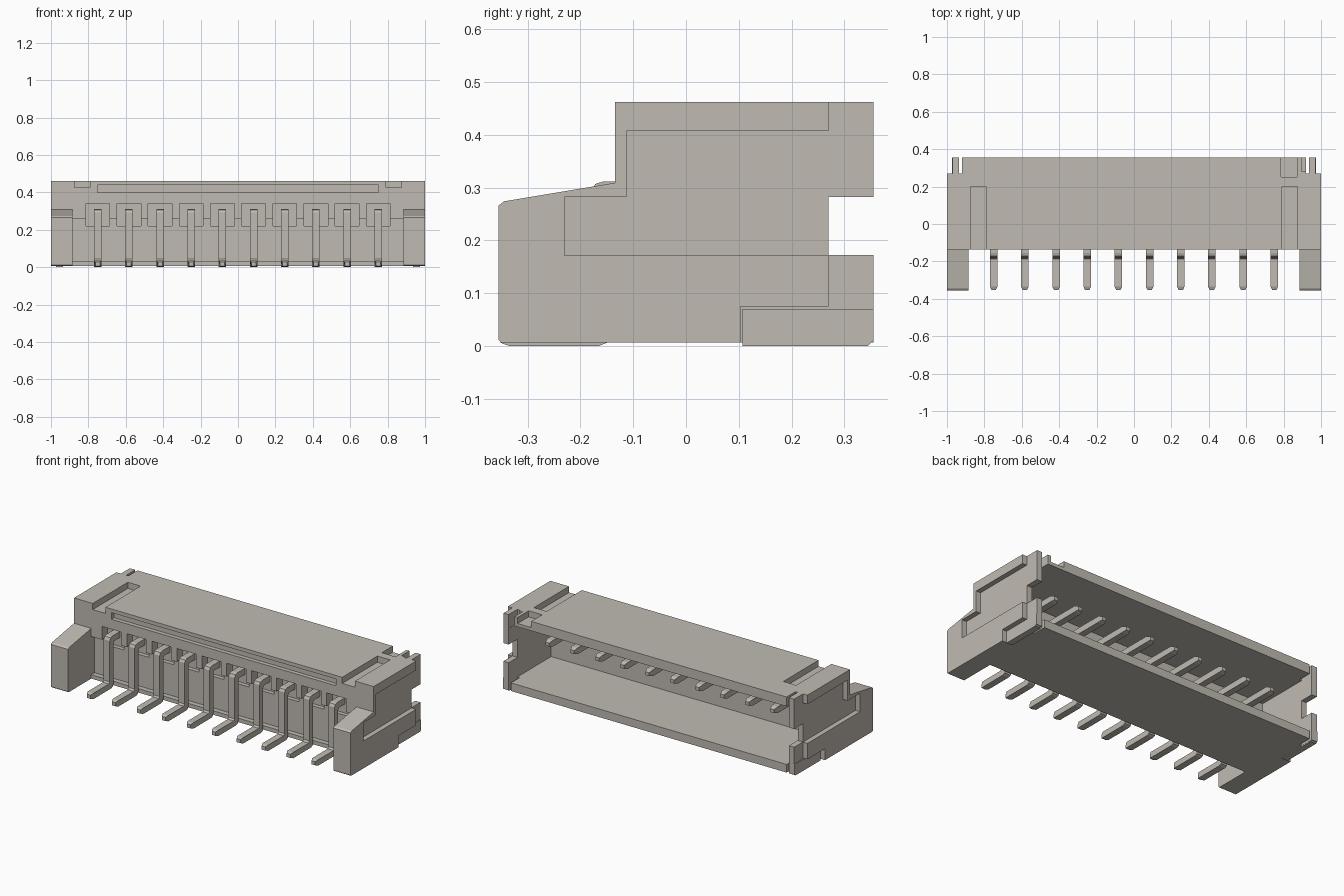
import bpy, bmesh

cube = bpy.data.objects.get("Cube")
if cube:
    bpy.data.objects.remove(cube, do_unlink=True)

# One warm grey plastic for everything
plastic = bpy.data.materials.new("warm grey")
plastic.use_nodes = True
COLOUR = (0.53, 0.50, 0.45, 1.0)
plastic.diffuse_color = COLOUR
plastic.node_tree.nodes["Principled BSDF"].inputs["Base Color"].default_value = COLOUR


def finish(name, bm):
    bmesh.ops.recalc_face_normals(bm, faces=bm.faces)
    mesh = bpy.data.meshes.new(name)
    bm.to_mesh(mesh)
    bm.free()
    mesh.materials.append(plastic)
    obj = bpy.data.objects.new(name, mesh)
    bpy.context.collection.objects.link(obj)
    return obj


def box(name, x0, x1, y0, y1, z0, z1):
    bm = bmesh.new()
    bmesh.ops.create_cube(bm, size=1)
    for v in bm.verts:
        v.co.x = x1 if v.co.x > 0 else x0
        v.co.y = y1 if v.co.y > 0 else y0
        v.co.z = z1 if v.co.z > 0 else z0
    return finish(name, bm)


def extrude_profile(name, points, x0, x1, taper=None):
    """Extrude a (y, z) outline from x0 to x1; taper narrows verts in x."""
    bm = bmesh.new()
    face = bm.faces.new([bm.verts.new((x0, y, z)) for y, z in points])
    out = bmesh.ops.extrude_face_region(bm, geom=[face])
    for v in out["geom"]:
        if isinstance(v, bmesh.types.BMVert):
            v.co.x = x1
    if taper:
        mid = (x0 + x1) / 2
        for v in bm.verts:
            if taper(v.co):
                v.co.x = mid + (v.co.x - mid) * 0.6
    return finish(name, bm)


def cut(target, *bounds):
    cutter = box("cutter", *bounds)
    cutter.hide_render = True
    mod = target.modifiers.new("cut", 'BOOLEAN')
    mod.operation = 'DIFFERENCE'
    mod.solver = 'EXACT'
    mod.object = cutter
    bpy.context.view_layer.objects.active = target
    bpy.ops.object.modifier_apply(modifier=mod.name)
    bpy.data.objects.remove(cutter, do_unlink=True)


def cut_pair(target, x0, x1, *rest):
    cut(target, x0, x1, *rest)
    cut(target, -x1, -x0, *rest)


PINS = [-0.75 + i * 1.5 / 9 for i in range(10)]

# Housing shell with a socket open to the back
shell = box("housing_shell", -0.97, 0.97, -0.135, 0.355, 0.006, 0.462)
cut(shell, -0.935, 0.935, -0.05, 0.5, 0.055, 0.405)
# Side notches, lid slits and base slits
cut_pair(shell, 0.90, 1.1, 0.27, 0.5, 0.172, 0.282)
cut_pair(shell, 0.92, 0.935, 0.27, 0.5, 0.38, 0.6)
cut_pair(shell, 0.92, 0.935, 0.27, 0.5, -0.1, 0.08)
# Slots in the lid and the keying recess on one end
cut_pair(shell, 0.79, 0.875, -0.3, 0.2, 0.425, 0.6)
cut(shell, 0.785, 0.875, 0.25, 0.5, 0.425, 0.6)
cut(shell, 0.895, 0.936, 0.28, 0.5, 0.38, 0.6)
# Front groove, set-back lower panel and pin pockets
cut(shell, -0.75, 0.75, -0.3, -0.11, 0.40, 0.44)
cut(shell, -0.885, 0.885, -0.3, -0.105, 0.03, 0.26)
for x in PINS:
    cut(shell, x - 0.064, x + 0.064, -0.3, -0.08, 0.22, 0.34)

# Raised outer flange and front foot on each end
FLANGE = [(-0.135, 0.462), (0.27, 0.462), (0.27, 0.407), (-0.113, 0.407),
          (-0.113, 0.282), (-0.23, 0.282), (-0.23, 0.171), (0.27, 0.171),
          (0.27, 0.075), (0.103, 0.075), (0.103, 0.006), (-0.35, 0.006),
          (-0.355, 0.011), (-0.355, 0.266), (-0.345, 0.274), (-0.135, 0.309)]
FOOT = [(-0.1, 0.006), (-0.35, 0.006), (-0.355, 0.011), (-0.355, 0.266),
        (-0.345, 0.274), (-0.135, 0.309), (-0.1, 0.309)]
for side, s in (("left", 1), ("right", -1)):
    extrude_profile(side + "_end_flange", FLANGE, s * 0.969, s * 1.0)
    extrude_profile(side + "_front_foot", FOOT, s * 0.885, s * 0.97)
    extrude_profile(side + "_lower_tab",
                    [(0.107, 0.0), (0.345, 0.0), (0.355, 0.01), (0.355, 0.07), (0.107, 0.07)],
                    s * 0.936, s * 0.974)

# Bent contact pins: socket blade, vertical leg and solder tail
PIN = [(0.25, 0.282), (0.25, 0.303), (0.225, 0.312), (-0.155, 0.312), (-0.172, 0.307),
       (-0.18, 0.292), (-0.18, 0.045), (-0.188, 0.035), (-0.335, 0.035), (-0.352, 0.028),
       (-0.352, 0.006), (-0.335, 0.0), (-0.165, 0.0), (-0.15, 0.006), (-0.145, 0.02),
       (-0.145, 0.265), (-0.135, 0.275), (0.225, 0.275)]
for i, x in enumerate(PINS):
    extrude_profile("contact_pin_%d" % (i + 1), PIN, x - 0.02, x + 0.02,
                    lambda c: c.y < -0.35 or c.y > 0.24)
